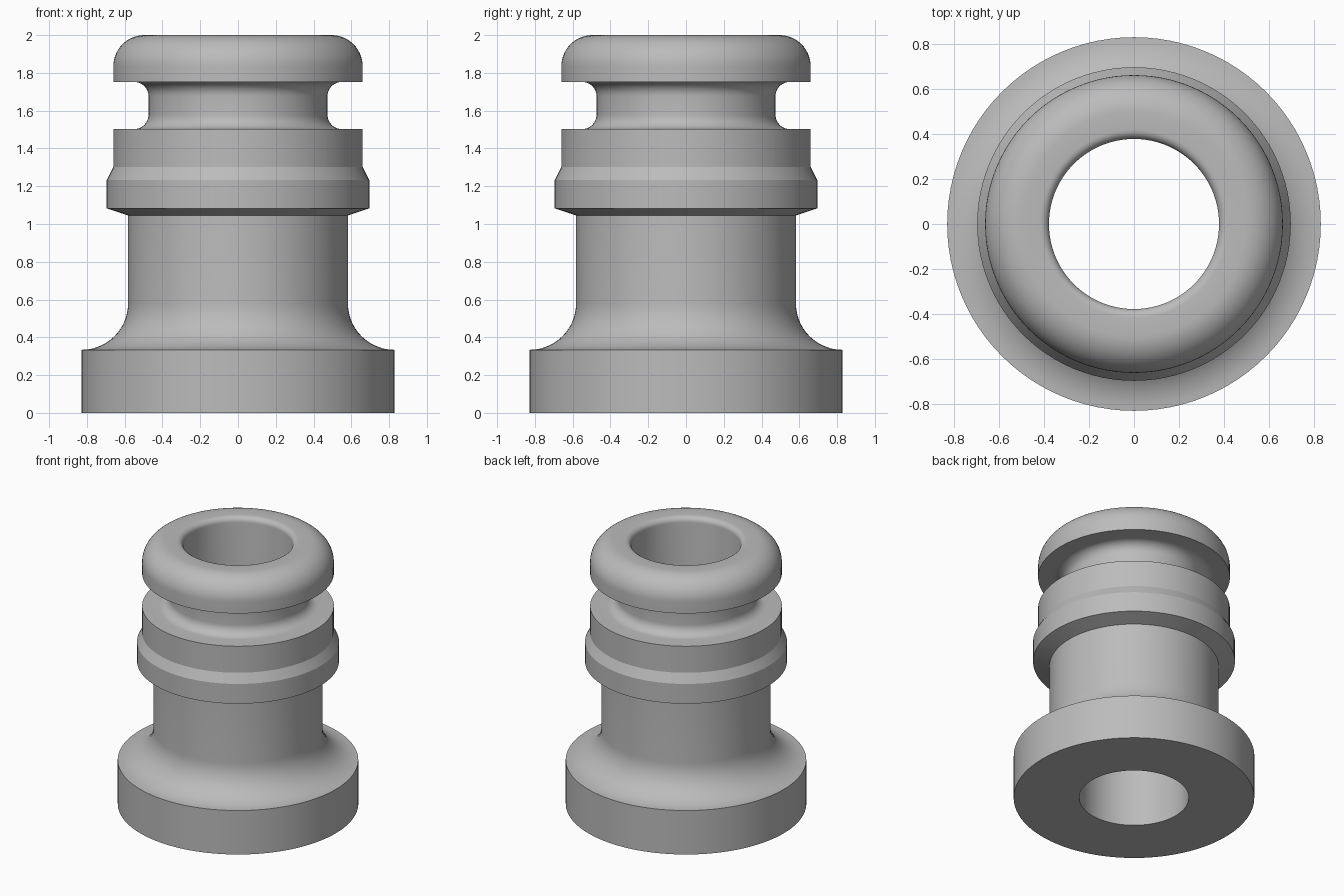
import bpy
import bmesh
from math import cos, sin, radians

SEGMENTS = 96

if "Cube" in bpy.data.objects:
    bpy.data.objects.remove(bpy.data.objects["Cube"], do_unlink=True)


def arc(r, z, radius, start, end, steps=10):
    """Points of a rounded corner centred on (r, z), angles in degrees."""
    angles = [radians(start + (end - start) * i / steps) for i in range(steps + 1)]
    return [(r + radius * cos(a), z + radius * sin(a)) for a in angles]


def lathe(name, profile, material):
    """Turn a closed (radius, height) profile around the z axis."""
    bm = bmesh.new()
    rings = []
    for i in range(SEGMENTS):
        a = radians(360 * i / SEGMENTS)
        rings.append([bm.verts.new((r * cos(a), r * sin(a), z)) for r, z in profile])
    count = len(profile)
    for i, ring in enumerate(rings):
        after = rings[(i + 1) % SEGMENTS]
        for j in range(count):
            k = (j + 1) % count
            bm.faces.new((ring[j], after[j], after[k], ring[k]))
    bmesh.ops.recalc_face_normals(bm, faces=bm.faces)
    mesh = bpy.data.meshes.new(name)
    bm.to_mesh(mesh)
    bm.free()
    mesh.materials.append(material)
    obj = bpy.data.objects.new(name, mesh)
    bpy.context.collection.objects.link(obj)
    bpy.ops.object.select_all(action="DESELECT")
    obj.select_set(True)
    bpy.context.view_layer.objects.active = obj
    bpy.ops.object.shade_smooth_by_angle(angle=radians(22))
    return obj


grey = bpy.data.materials.new("plain grey")
grey.use_nodes = True
grey.diffuse_color = (0.5, 0.5, 0.5, 1)
grey.node_tree.nodes["Principled BSDF"].inputs["Base Color"].default_value = (0.5, 0.5, 0.5, 1)

BORE, BASE, STEM, COLLAR, RIM, NECK = 0.377, 0.828, 0.582, 0.695, 0.66, 0.474

# Base flange with a coved shoulder
profile = [(BORE, 0), (BASE, 0)]
profile += arc(BASE, 0.58, BASE - STEM, 270, 180, 14)
# Stem and stepped collar
profile += [(STEM, 1.045), (COLLAR, 1.083), (COLLAR, 1.233), (RIM, 1.302), (RIM, 1.503)]
# Groove with rounded inner corners
profile += arc(NECK + 0.075, 1.578, 0.075, 270, 180)
profile += arc(NECK + 0.075, 1.677, 0.075, 180, 90)
# Rounded lip, then the eased edge of the bore
profile += [(RIM, 1.752)]
profile += arc(RIM - 0.165, 1.835, 0.165, 0, 90, 14)
profile += arc(BORE + 0.04, 1.96, 0.04, 90, 180, 6)

lathe("flanged_bushing", profile, grey)
